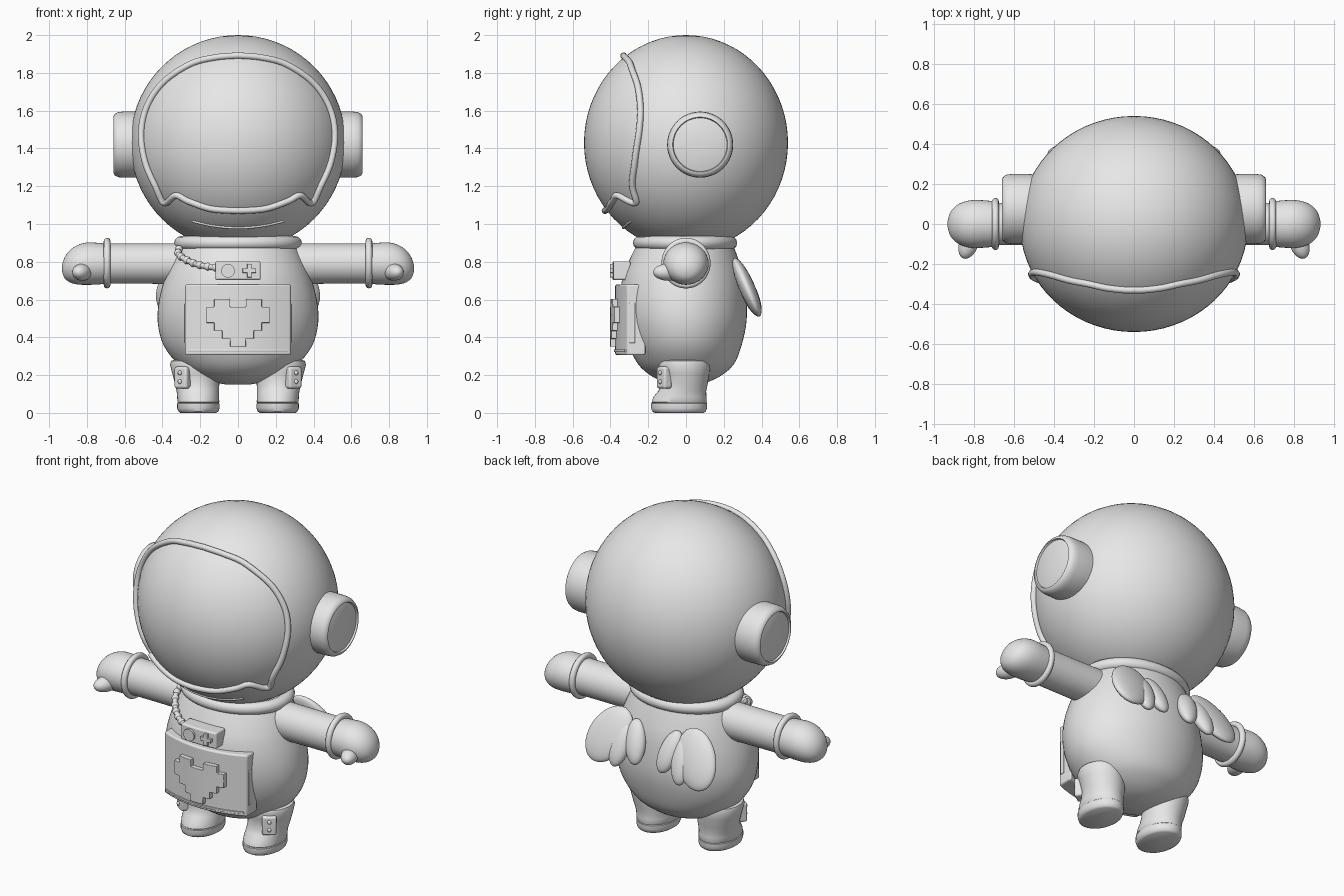
import bpy, bmesh, math
from mathutils import Vector, Matrix

if "Cube" in bpy.data.objects:
    bpy.data.objects.remove(bpy.data.objects["Cube"])

grey = bpy.data.materials.new("plain_grey")
grey.diffuse_color = (0.8, 0.8, 0.8, 1)
grey.use_nodes = True
grey.node_tree.nodes["Principled BSDF"].inputs["Base Color"].default_value = grey.diffuse_color


def finish(name, bm, smooth=35, bevel=0):
    bmesh.ops.recalc_face_normals(bm, faces=bm.faces)
    me = bpy.data.meshes.new(name)
    bm.to_mesh(me)
    bm.free()
    me.materials.append(grey)
    ob = bpy.data.objects.new(name, me)
    bpy.context.collection.objects.link(ob)
    if bevel:
        m = ob.modifiers.new("bevel", 'BEVEL')
        m.width, m.segments, m.limit_method = bevel, 3, 'ANGLE'
        m.angle_limit = math.radians(40)
    bpy.context.view_layer.objects.active = ob
    ob.select_set(True)
    bpy.ops.object.shade_smooth_by_angle(angle=math.radians(smooth))
    ob.select_set(False)
    return ob


def spline(pts, n=6):
    """Catmull-Rom resampling of a short list of tuples."""
    p = [Vector(q) for q in pts]
    out = []
    for i in range(len(p) - 1):
        a, b, c, d = p[max(i - 1, 0)], p[i], p[i + 1], p[min(i + 2, len(p) - 1)]
        for k in range(n):
            t = k / n
            out.append(b + (c - a) * (t / 2) + (a * 2 - b * 5 + c * 4 - d) * (t * t / 2)
                       + (b * 3 - a - c * 3 + d) * (t ** 3 / 2))
    return out + [p[-1]]


def loft(name, rings, axis='z', seg=48, smooth=35):
    """Rings of (position, centre 1, centre 2, radius 1, radius 2) along an axis."""
    bm = bmesh.new()
    loops = []
    for t, c1, c2, r1, r2 in rings:
        loop = []
        for i in range(seg):
            a = math.tau * i / seg
            u, v = c1 + r1 * math.cos(a), c2 + r2 * math.sin(a)
            loop.append(bm.verts.new((u, v, t) if axis == 'z' else (t, u, v)))
        loops.append(loop)
    for A, B in zip(loops, loops[1:]):
        for i in range(seg):
            j = (i + 1) % seg
            bm.faces.new((A[i], A[j], B[j], B[i]))
    bm.faces.new(loops[0])
    bm.faces.new(loops[-1])
    return finish(name, bm, smooth)


def ellipsoid(name, centre, radii, rot=Matrix(), seg=32):
    bm = bmesh.new()
    mat = Matrix.Translation(centre) @ rot @ Matrix.Diagonal((*radii, 1))
    bmesh.ops.create_uvsphere(bm, u_segments=seg, v_segments=seg // 2, radius=1, matrix=mat)
    return finish(name, bm, 80)


def box(name, centre, size, bevel=0.01, rot=Matrix(), bend=0):
    bm = bmesh.new()
    bmesh.ops.create_cube(bm, size=1, matrix=Matrix.Diagonal((*size, 1)))
    if bend:
        bmesh.ops.subdivide_edges(bm, edges=bm.edges[:], cuts=9, use_grid_fill=True)
        for v in bm.verts:
            v.co.y += bend * v.co.x ** 2
    bm.transform(Matrix.Translation(centre) @ rot)
    return finish(name, bm, 35, bevel)


def disc(name, centre, r, depth, rot):
    bm = bmesh.new()
    bmesh.ops.create_cone(bm, cap_ends=True, segments=24, radius1=r, radius2=r, depth=depth,
                          matrix=Matrix.Translation(centre) @ rot)
    return finish(name, bm)


def tube(name, pts, r, closed=False):
    cu = bpy.data.curves.new(name, 'CURVE')
    cu.dimensions, cu.bevel_depth, cu.bevel_resolution = '3D', r, 4
    cu.use_fill_caps = True
    sp = cu.splines.new('POLY')
    sp.points.add(len(pts) - 1)
    for q, p in zip(sp.points, pts):
        q.co = (*p, 1)
    sp.use_cyclic_u = closed
    cu.materials.append(grey)
    ob = bpy.data.objects.new(name, cu)
    bpy.context.collection.objects.link(ob)
    bpy.context.view_layer.objects.active = ob
    ob.select_set(True)
    bpy.ops.object.convert(target='MESH')
    bpy.ops.object.shade_smooth_by_angle(angle=math.radians(50))
    bpy.context.object.select_set(False)


def on_head(x, z, off=1.015):
    k = max(0, 1 - (x / 0.57) ** 2 - ((z - 1.43) / 0.57) ** 2)
    return Vector((x * off, -0.54 * math.sqrt(k) * off, 1.43 + (z - 1.43) * off))


def circle(c, r1, r2, axis, n=64):
    out = []
    for i in range(n):
        u, v = r1 * math.cos(math.tau * i / n), r2 * math.sin(math.tau * i / n)
        out.append(Vector(c) + Vector((u, v, 0) if axis == 'z' else (0, u, v)))
    return out


# helmet, visor rim and chin line
ellipsoid("helmet", (0, 0, 1.43), (0.57, 0.54, 0.57), seg=72)
half = spline([(0, 1.075), (0.14, 1.085), (0.26, 1.125), (0.325, 1.155), (0.385, 1.115), (0.43, 1.20),
               (0.485, 1.33), (0.505, 1.48), (0.475, 1.62), (0.39, 1.745), (0.25, 1.84),
               (0.12, 1.875), (0, 1.885)])
rim = [on_head(x, z) for x, z in half] + [on_head(-x, z) for x, z in half[-2:0:-1]]
tube("visor_rim", rim, 0.017, True)
tube("chin_line", [on_head(x / 50, 0.98 + 0.6 * (x / 50) ** 2, 1.0) for x in range(-12, 13)], 0.007)

# torso and collar
torso = [(0.15, 0, 0, 0.06, 0.05), (0.165, 0, 0, 0.14, 0.12), (0.20, 0, 0, 0.235, 0.19),
         (0.26, 0, 0, 0.32, 0.255), (0.36, 0, -0.005, 0.395, 0.30), (0.48, 0, -0.01, 0.425, 0.33),
         (0.60, 0, -0.015, 0.417, 0.335), (0.72, 0, -0.015, 0.385, 0.32),
         (0.82, 0, -0.01, 0.345, 0.285), (0.90, 0, -0.005, 0.30, 0.25)]
loft("torso", spline(torso, 4), seg=64, smooth=60)
tube("collar", circle((0, -0.005, 0.90), 0.302, 0.24, 'z'), 0.036, True)

for s, side in ((-1, "right"), (1, "left")):
    # ear pads with a recessed outer disc
    ear = [(0.46, 0.17), (0.53, 0.175), (0.61, 0.175), (0.635, 0.172), (0.652, 0.163), (0.66, 0.15),
           (0.66, 0.146), (0.65, 0.142), (0.652, 0.138), (0.652, 0.01)]
    loft(side + "_ear_pad", [(s * x, 0.075, 1.42, r, r) for x, r in ear], 'x')

    # arm, cuff, mitten, thumb
    loft(side + "_arm", [(s * x, 0, 0.79, r, r) for x, r in ((0.2, 0.108), (0.5, 0.106), (0.70, 0.106))], 'x')
    tube(side + "_cuff", circle((s * 0.693, 0, 0.793), 0.112, 0.116, 'x'), 0.018, True)
    mitt = [(0.69, 0.79, 0.105), (0.74, 0.79, 0.110), (0.80, 0.79, 0.112), (0.85, 0.784, 0.104),
            (0.89, 0.776, 0.085), (0.918, 0.768, 0.055), (0.93, 0.765, 0.022), (0.932, 0.765, 0.004)]
    loft(side + "_mitten", [(s * x, 0, z, r * 1.07, r) for x, z, r in spline(mitt, 3)], 'x', 40, 80)
    ellipsoid(side + "_thumb", (s * 0.825, -0.095, 0.745), (0.048, 0.082, 0.045),
              Matrix.Rotation(s * 0.35, 4, 'Z'))

    # leg running into the boot, with a sole groove
    leg = [(0, 0.21, -0.035, 0.095, 0.13), (0.008, 0.21, -0.037, 0.106, 0.142),
           (0.025, 0.21, -0.037, 0.112, 0.148), (0.05, 0.21, -0.037, 0.112, 0.148),
           (0.053, 0.21, -0.035, 0.108, 0.143), (0.057, 0.21, -0.036, 0.111, 0.146),
           (0.085, 0.211, -0.032, 0.111, 0.140), (0.115, 0.213, -0.02, 0.112, 0.127),
           (0.15, 0.216, -0.008, 0.117, 0.122), (0.21, 0.224, -0.006, 0.124, 0.130),
           (0.255, 0.23, -0.008, 0.130, 0.138), (0.275, 0.23, -0.008, 0.124, 0.132),
           (0.285, 0.23, -0.008, 0.10, 0.11)]
    loft(side + "_leg", [(z, s * cx, cy, rx, ry) for z, cx, cy, rx, ry in leg], 'z', 40, 40)

    # shin plate with two studs
    turn = Matrix.Rotation(s * 0.6, 4, 'Z')
    base = Vector((s * 0.293, -0.115, 0.187))
    box(side + "_shin_plate", base, (0.08, 0.05, 0.115), 0.012, turn)
    for k, dz in enumerate((0.025, -0.022)):
        ellipsoid(f"{side}_shin_stud_{k}", base + turn @ Vector((0, -0.026, dz)), (0.012, 0.01, 0.012), seg=12)

    # wing: three feather lobes on a sloping plane
    slope = Matrix.Rotation(0.41, 4, 'X')
    for label, x, z, length, width, tilt in (("outer", 0.295, 0.665, 0.180, 0.125, 0.50),
                                             ("middle", 0.205, 0.635, 0.135, 0.062, 0.12),
                                             ("inner", 0.115, 0.665, 0.130, 0.062, -0.22)):
        ellipsoid(f"{side}_wing_{label}_feather", (s * x, 0.26 + (0.81 - z) * 0.43, z),
                  (width, 0.042, length), slope @ Matrix.Rotation(-s * tilt, 4, 'Y'))

# curved chest pocket with hem
box("pocket", (0, -0.325, 0.493), (0.56, 0.10, 0.375), 0.018, bend=0.8)
box("pocket_hem", (0, -0.374, 0.329), (0.53, 0.016, 0.012), 0.003, bend=0.8)
for s in (-1, 1):
    box("pocket_side_tab", (s * 0.278, -0.285, 0.475), (0.014, 0.03, 0.21), 0.004)

# stepped heart badge
bm = bmesh.new()
c = 0.042
for r, row in enumerate((".##..##.", "########", "########", ".######.", "..####..", "...##...")):
    for k, ch in enumerate(row):
        if ch == "#":
            x, z = (k - 4) * c, 0.603 - r * c
            bm.faces.new([bm.verts.new((px, -0.372 + 0.8 * px * px, pz)) for px, pz in
                          ((x, z), (x, z - c), (x + c, z - c), (x + c, z))])
bmesh.ops.remove_doubles(bm, verts=bm.verts, dist=1e-4)
new = bmesh.ops.extrude_face_region(bm, geom=bm.faces[:])["geom"]
bmesh.ops.translate(bm, verts=[g for g in new if isinstance(g, bmesh.types.BMVert)], vec=(0, -0.03, 0))
finish("heart_badge", bm, 35, 0.003)

# small handset with round button and cross pad
facing = Matrix.Rotation(math.pi / 2, 4, 'X')
box("handset", (0, -0.345, 0.753), (0.24, 0.09, 0.098), 0.014, bend=0.5)
disc("handset_button", (-0.053, -0.388, 0.752), 0.036, 0.03, facing)
box("cross_pad_wide", (0.06, -0.392, 0.753), (0.072, 0.022, 0.024), 0.003)
box("cross_pad_tall", (0.06, -0.392, 0.753), (0.024, 0.022, 0.072), 0.003)

# beaded strap from collar to handset
strap = spline([(-0.31, -0.10, 0.875), (-0.315, -0.15, 0.84), (-0.26, -0.235, 0.803),
                (-0.19, -0.30, 0.78), (-0.11, -0.345, 0.768)], 6)
tube("strap", strap, 0.015)
for i, p in enumerate(strap[2::3]):
    ellipsoid(f"strap_bead_{i}", p, (0.021, 0.021, 0.021), seg=14)
